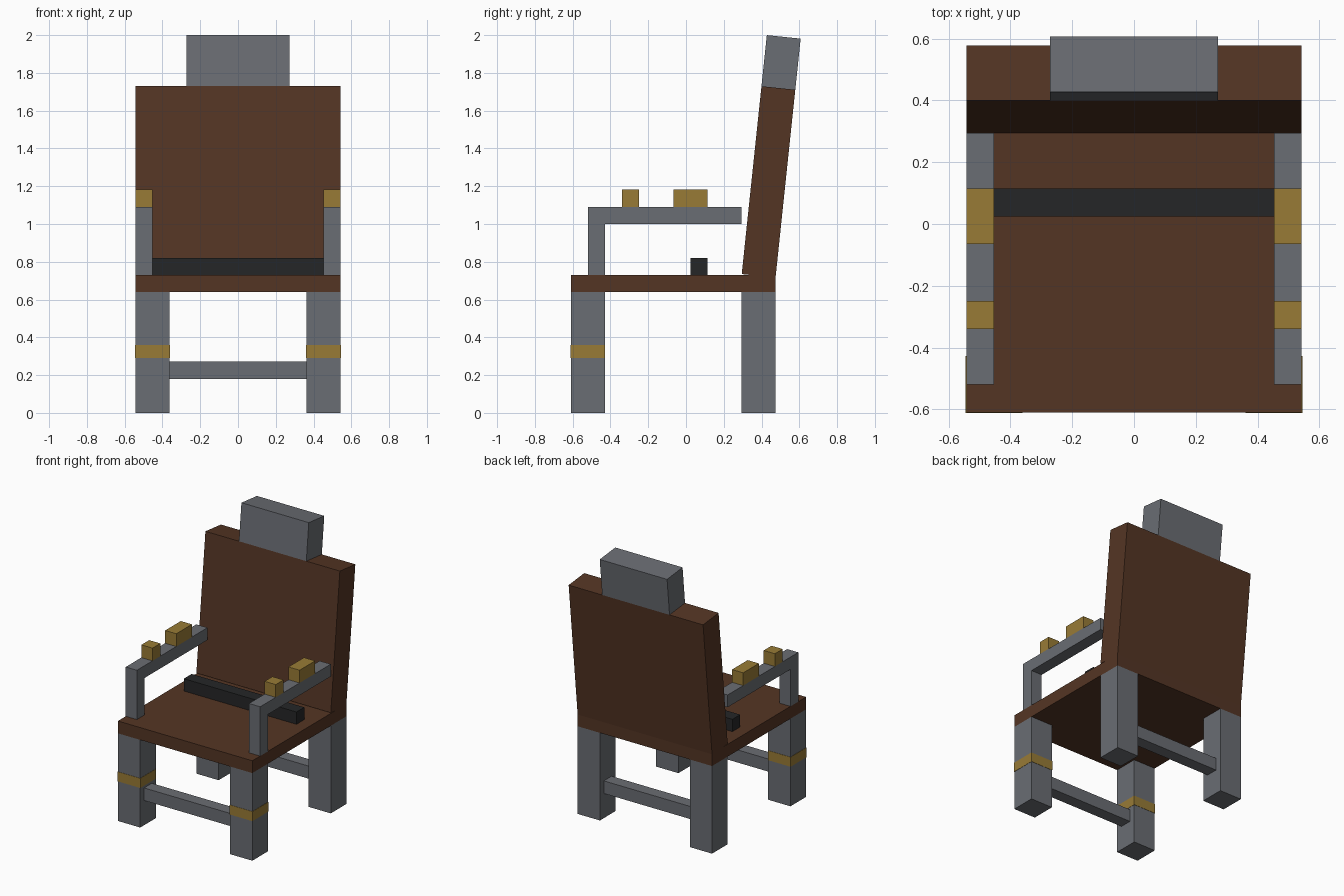
import bpy
import math
from mathutils import Matrix

if "Cube" in bpy.data.objects:
    bpy.data.objects.remove(bpy.data.objects["Cube"])


def material(name, rgb):
    m = bpy.data.materials.new(name)
    lin = [((c / 255 + 0.055) / 1.055) ** 2.4 for c in rgb]
    m.diffuse_color = (*lin, 1)
    m.use_nodes = True
    m.node_tree.nodes["Principled BSDF"].inputs["Base Color"].default_value = m.diffuse_color
    return m


BROWN = material("brown wood", (84, 53, 36))
GREY = material("grey metal", (106, 109, 115))
GOLD = material("gold strap", (152, 123, 54))
BLACK = material("black strap", (37, 38, 39))


def box(name, mat, x, y, z, matrix=Matrix()):
    """Box from (min, max) ranges, optionally placed in a local frame."""
    verts = [matrix @ Matrix.Translation((a, b, c)).translation
             for a in x for b in y for c in z]
    faces = [(0, 1, 3, 2), (4, 6, 7, 5), (0, 4, 5, 1),
             (2, 3, 7, 6), (0, 2, 6, 4), (1, 5, 7, 3)]
    mesh = bpy.data.meshes.new(name)
    mesh.from_pydata(verts, [], faces)
    mesh.materials.append(mat)
    obj = bpy.data.objects.new(name, mesh)
    bpy.context.collection.objects.link(obj)
    return obj


def sides(name, mat, x, y, z):
    """The same box on the left and right."""
    box(name + "_right", mat, x, y, z)
    box(name + "_left", mat, (-x[1], -x[0]), y, z)


# Seat and lap belt
box("seat", BROWN, (-0.543, 0.543), (-0.61, 0.475), (0.64, 0.73))
box("lap_belt", BLACK, (-0.455, 0.455), (0.025, 0.115), (0.73, 0.82))

# Legs with a stretcher between each pair
for label, y0 in (("front", -0.61), ("back", 0.295)):
    sides(label + "_leg", GREY, (0.363, 0.543), (y0, y0 + 0.18), (0, 0.64))
    box(label + "_stretcher", GREY, (-0.363, 0.363),
        (y0 + 0.045, y0 + 0.135), (0.18, 0.272))

# Ankle straps, wrapped thinly around the front legs
sides("ankle_strap", GOLD, (0.361, 0.545), (-0.612, -0.428), (0.29, 0.36))

# Armrests with their straps
ARM = (0.453, 0.543)
sides("arm_post", GREY, ARM, (-0.52, -0.43), (0.73, 1.0))
sides("armrest", GREY, ARM, (-0.52, 0.295), (1.0, 1.09))
sides("wrist_strap", GOLD, ARM, (-0.34, -0.25), (1.09, 1.183))
sides("forearm_strap", GOLD, ARM, (-0.065, 0.115), (1.09, 1.183))

# Backrest and headrest share one leaning frame
lean = Matrix.Translation((0, 0.295, 0.735)) @ Matrix.Rotation(math.radians(-6), 4, "X")
box("backrest", BROWN, (-0.543, 0.543), (0, 0.18), (0, 1.0), lean)
box("headrest", GREY, (-0.272, 0.272), (0, 0.18), (1.0, 1.272), lean)
